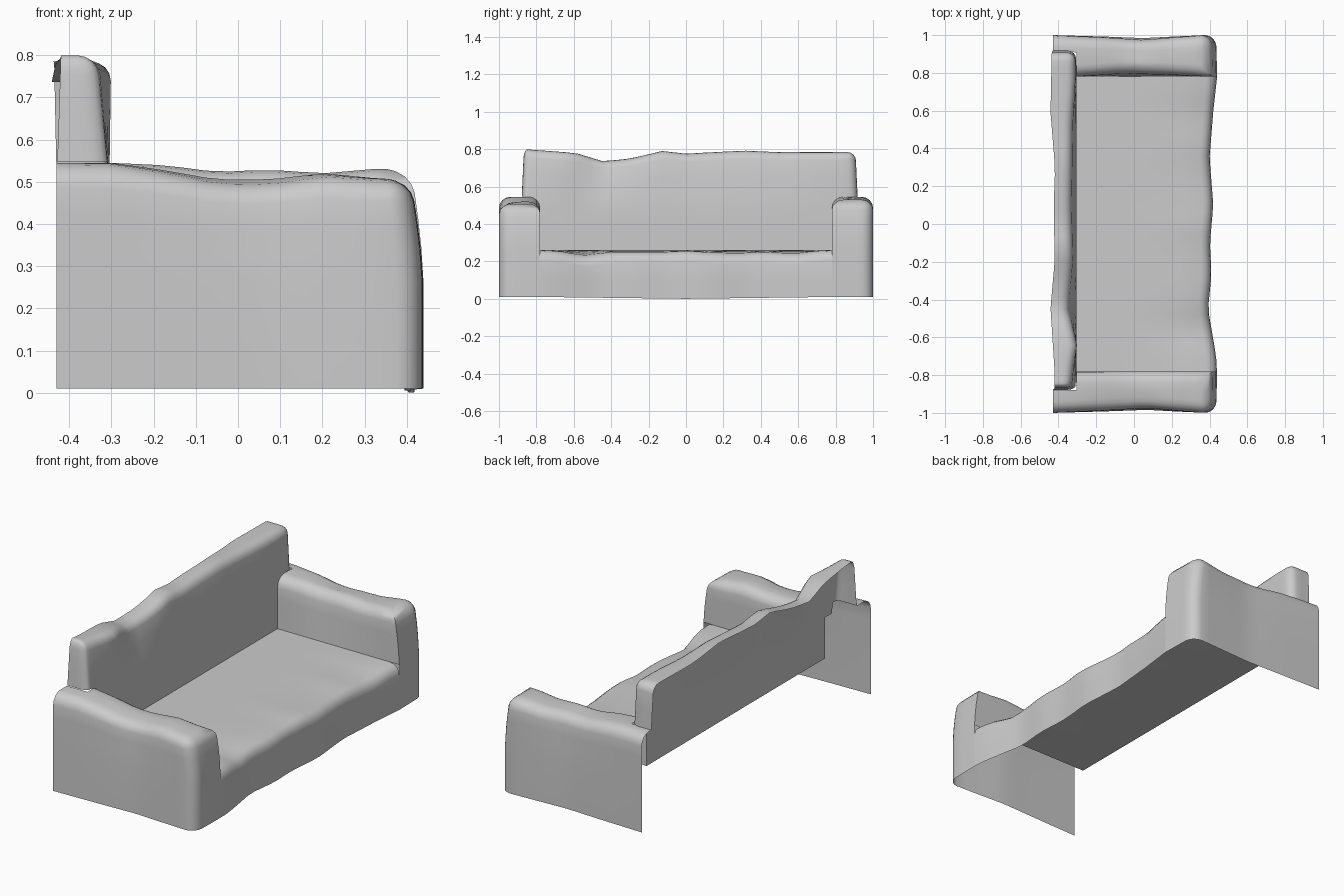
import bpy, bmesh
from mathutils import Vector

if "Cube" in bpy.data.objects:
    bpy.data.objects.remove(bpy.data.objects["Cube"])


def wave(pts, t):
    """Piecewise-linear lookup through (position, value) points."""
    if t <= pts[0][0]:
        return pts[0][1]
    for (a, va), (b, vb) in zip(pts, pts[1:]):
        if t <= b:
            return va + (vb - va) * (t - a) / (b - a)
    return pts[-1][1]


def shell(name, lo, hi, radius, round_edge, cuts, drop, move, flip=False):
    """Box with some rounded edges, sliced, opened up, then gently deformed."""
    bm = bmesh.new()
    bmesh.ops.create_cube(bm, size=1)
    lo, hi = Vector(lo), Vector(hi)
    for v in bm.verts:
        v.co = Vector(lo[i] if v.co[i] < 0 else hi[i] for i in range(3))
    mid, half = (lo + hi) / 2, (hi - lo) / 2

    def side(e):
        c = (e.verts[0].co + e.verts[1].co) / 2 - mid
        return tuple(round(c[i] / half[i]) for i in range(3))

    edges = [e for e in bm.edges if side(e) in round_edge]
    bmesh.ops.bevel(bm, geom=edges, offset=radius, segments=4, profile=0.5,
                    affect='EDGES', clamp_overlap=True)
    for axis, values in enumerate(cuts):
        for val in values:
            co, no = Vector(), Vector()
            co[axis], no[axis] = val, 1
            bmesh.ops.bisect_plane(bm, geom=bm.verts[:] + bm.edges[:] + bm.faces[:],
                                   plane_co=co, plane_no=no, dist=1e-5)
    bm.normal_update()
    gone = [f for f in bm.faces if drop(f.calc_center_median(), f.normal)]
    bmesh.ops.delete(bm, geom=gone, context='FACES')
    for v in bm.verts:
        v.co = move(v.co.copy())
    if flip:
        bmesh.ops.reverse_faces(bm, faces=bm.faces[:])
    me = bpy.data.meshes.new(name)
    bm.to_mesh(me)
    bm.free()
    ob = bpy.data.objects.new(name, me)
    bpy.context.collection.objects.link(ob)
    bpy.ops.object.select_all(action='DESELECT')
    ob.select_set(True)
    bpy.context.view_layer.objects.active = ob
    bpy.ops.object.shade_smooth_by_angle(angle=0.8)
    return ob


def steps(a, b, n):
    return [a + (b - a) * i / n for i in range(1, n)]


# Wavy front line of the whole sofa, seen from above
front_x = [(-1, .435), (-.8, .44), (-.7, .435), (-.45, .392), (-.27, .41), (-.1, .402),
           (.1, .42), (.35, .40), (.6, .42), (.78, .44), (1, .435)]

# Arms: open at the back and underneath, inner side only above and ahead of the seat
# (top height wave, outer side wave, inner side wave)
arm_waves = {
    -1: ([(-.3, 0), (-.17, -.018), (-.05, -.04), (.07, -.04), (.2, -.025), (.35, -.038)],
         [(-.43, 0), (-.15, -.008), (.07, -.016), (.25, -.006), (.4, 0)],
         [(-.3, 0), (.4, 0)]),
    1: ([(-.3, 0), (-.17, -.006), (-.05, -.022), (.07, -.016), (.2, -.025), (.32, -.015)],
        [(-.43, 0), (-.15, -.008), (.05, -.016), (.2, -.008), (.38, 0)],
        [(-.3, 0), (-.05, .022), (.2, .012), (.4, 0)]),
}


def make_arm(s):
    top, outer, inner = arm_waves[s]

    def move(c):
        up = max(0, (c.z - .26) / .285)
        x, y, z = c
        z += up * wave(top, x)
        if y > .9:
            y += wave(outer, x) * (1 + .8 * up)
            z += .5 * up * wave(outer, x)
        elif y < .85:
            y += up * wave(inner, x)
        if c.x > .3:
            x += (wave(front_x, s * c.y) - .44 - .03 * up ** 1.5) * min(1, (c.x - .3) / .1)
        return Vector((x, s * y, z))

    rest = .915 if s > 0 else .88
    return shell('left_arm' if s < 0 else 'right_arm', (-.43, .78, .01), (.44, 1, .545), .06,
                 {(0, -1, 1), (0, 1, 1), (1, 0, 1), (1, 1, 0)},
                 ([-.305] + steps(-.305, .38, 12), [rest], [.26, .35, .42]),
                 lambda c, n: n.x < -.9 or n.z < -.9 or (n.y < -.9 and c.z < .26)
                 or (c.y < rest and c.x < -.305),
                 move, s < 0)


for s in (-1, 1):
    make_arm(s)

# Seat: top cushion surface with a rounded, lumpy front apron
dip = [(-.78, 0), (-.68, -.006), (-.55, -.035), (-.4, -.012), (-.1, -.012), (0, -.004),
       (.12, -.014), (.27, -.02), (.42, -.012), (.58, -.022), (.7, -.004), (.78, 0)]


def move_seat(c):
    w = max(0, (c.x + .1) / .54)
    z = c.z + (w ** 2 * wave(dip, c.y) if c.z > .18 else 0)
    if c.z < .01:
        z += .01 * abs(c.y) / .78
    return Vector((c.x + w * (wave(front_x, c.y) - .44), c.y, z))


shell('seat', (-.305, -.78, 0), (.44, .78, .26), .055, {(1, 0, 1)},
      (steps(-.305, .385, 6), steps(-.78, .78, 26), [.1]),
      lambda c, n: n.x < -.9 or n.z < -.9 or abs(n.y) > .9, move_seat)

# Backrest: wavy top, open at the rear, its ends resting on the arms
crest = [(-.88, .01), (-.6, -.01), (-.45, -.055), (-.3, -.04), (-.13, 0), (0, -.014),
         (.15, -.006), (.32, .002), (.5, -.006), (.9, -.005)]
lean = [(-.88, .03), (-.75, .015), (-.65, -.004), (-.45, .05), (-.2, .022), (.1, .03), (.3, .026),
        (.55, .022), (.75, .006), (.9, .006)]
rear = [(-.9, .01), (-.8, .01), (-.45, -.012), (-.2, .01), (.1, .005), (.3, .012), (.6, -.012), (.9, -.006)]


def move_back(c):
    up = max(0, (c.z - .5) / .29)
    x, y, z = c
    x += up * (-wave(lean, y) * min(1, (x + .43) / .06) if x > -.42 else wave(rear, y))
    if y < -.84:
        y += .04 * (-y - .84) / .08
    y *= 1 - .015 * up
    return Vector((x, y, z + up * wave(crest, c.y)))


def unseen_back(c, n):
    """Open rear and underside, and the parts hidden inside the arms."""
    if n.x < -.9 or n.z < -.9:
        return True
    return abs(c.y) > .78 and (c.z < .485 or (c.z < .545 and abs(c.y) > .84))


shell('backrest', (-.43, -.92, .26), (-.305, .92, .79), .045,
      {(1, 0, 1), (0, -1, 1), (0, 1, 1), (1, -1, 0), (1, 1, 0)},
      ([-.38], [-.84, -.78, .78, .84] + steps(-.78, .78, 24), [.4, .485, .545, .65]),
      unseen_back, move_back)
